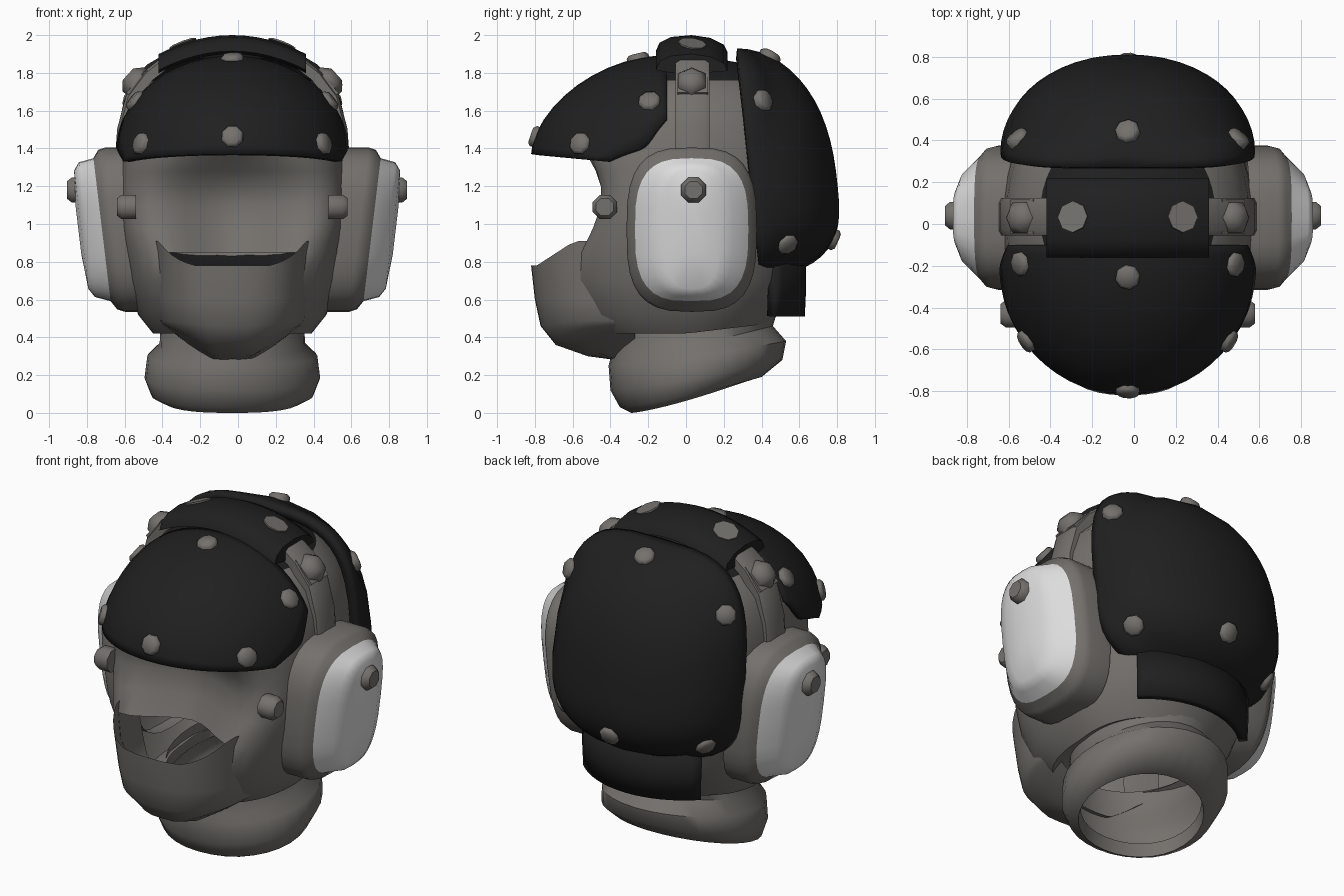
import bpy, bmesh, math
from mathutils import Vector

if "Cube" in bpy.data.objects:
    bpy.data.objects.remove(bpy.data.objects["Cube"])

CX = -0.03                      # the helmet axis sits slightly left of x = 0
BOLTC = Vector((0, 0.05, 1.2))  # rough middle, used to point normals outward


def mat(name, c):
    m = bpy.data.materials.new(name)
    m.diffuse_color = (*c, 1)
    m.use_nodes = True
    m.node_tree.nodes["Principled BSDF"].inputs["Base Color"].default_value = m.diffuse_color
    return m


GREY = mat("warm grey", (0.175, 0.165, 0.152))
BLACK = mat("black", (0.014, 0.014, 0.014))
WHITE = mat("off white", (0.72, 0.72, 0.72))


def spow(v, e):
    return math.copysign(abs(v) ** e, v)


def loft(name, rows, mats, closed=True, cap0=False, cap1=False, thick=0,
         rule=None, skip=None, mid=BOLTC):
    """Skin rows of points; skip(row, col) leaves holes, rule(centre) picks the material."""
    bm = bmesh.new()
    vs = [[bm.verts.new(p) for p in r] for r in rows]
    n = len(rows[0])
    for i in range(len(rows) - 1):
        for j in range(n if closed else n - 1):
            if skip and skip(i, j):
                continue
            k = (j + 1) % n
            bm.faces.new((vs[i][j], vs[i][k], vs[i + 1][k], vs[i + 1][j]))
    if cap0:
        bm.faces.new(vs[0])
    if cap1:
        bm.faces.new(vs[-1])
    bmesh.ops.remove_doubles(bm, verts=bm.verts, dist=0.0005)
    bmesh.ops.recalc_face_normals(bm, faces=bm.faces)
    if sum(f.normal.dot(f.calc_center_median() - mid) * f.calc_area() for f in bm.faces) < 0:
        bmesh.ops.reverse_faces(bm, faces=bm.faces)
    if rule:
        for f in bm.faces:
            f.material_index = rule(f.calc_center_median())
    me = bpy.data.meshes.new(name)
    bm.to_mesh(me)
    bm.free()
    for m in mats:
        me.materials.append(m)
    ob = bpy.data.objects.new(name, me)
    ob.location.x = CX
    bpy.context.collection.objects.link(ob)
    if thick:
        s = ob.modifiers.new("thickness", 'SOLIDIFY')
        s.thickness, s.offset = thick, -1
    return ob


def stud(name, pos, normal, profile, sides=8, m=GREY):
    """Turned part: profile is (radius, height) pairs along the normal."""
    q = Vector(normal).to_track_quat('Z', 'Y')
    pos = Vector(pos)
    rows = [[pos + q @ Vector((r * math.cos(a), r * math.sin(a), h))
             for a in (2 * math.pi * (k + .5) / sides for k in range(sides))]
            for r, h in profile]
    return loft(name, rows, [m], cap0=True, cap1=True,
                mid=pos + Vector(normal).normalized() * profile[0][1])


def bolts(ob, name, points):
    """Bolts snapped on to the surface of a plate."""
    for p in points:
        ok, loc, nor, _ = ob.closest_point_on_mesh(Vector(p))
        stud(name, loc, nor, [(.06, -.03), (.06, .01), (.045, .024)])


# helmet shell: z, half width, back y, front y, face hollow, squareness
LEVELS = [(.46, .34, .38, -.40, 0, 2.4), (.42, .42, .45, -.48, 0, 2.6),
          (.52, .50, .53, -.60, 0, 2.6), (.70, .56, .60, -.67, 0, 2.6),
          (.85, .585, .64, -.68, .28, 2.8), (.98, .60, .70, -.55, .20, 3.8),
          (1.10, .60, .74, -.48, .16, 5), (1.20, .60, .75, -.49, .15, 4.4),
          (1.28, .60, .75, -.53, .13, 3.6), (1.37, .595, .75, -.59, .10, 3),
          (1.50, .58, .71, -.60, 0, 2.4), (1.65, .53, .62, -.47, 0, 2.4),
          (1.76, .42, .50, -.32, 0, 2.4), (1.85, .24, .30, -.12, 0, 2.2),
          (1.89, .0, .08, .08, 0, 2)]
N = 48
rows = []
for z, hw, yb, yf, dish, n in LEVELS:
    r = []
    for j in range(N):
        a = 2 * math.pi * j / N
        c, s = math.cos(a), math.sin(a)
        k = 1 if s >= 0 else (abs(c) ** n + abs(s) ** n) ** (-1 / n)
        x, s = hw * c * k, s * k
        y0 = .05 if hw else .08
        y = y0 + (yb - y0) * s if s >= 0 else y0 - (yf - y0) * s
        if s < 0:
            y += dish * math.cos(min(1, abs(x) / .5) * math.pi / 2) ** 2
        r.append((x, y, z + (.12 * max(0, y) if z < .6 else 0)))
    rows.append(r)
loft("helmet_shell", rows, [GREY, BLACK], rule=lambda c: int(c.z > 1.76),
     skip=lambda i, j: 0 < i < 4 and 31 <= j < 41)

# jaw guard: z, half width, front y, back y, upward slope of the chin to the sides
rows = []
for i, (z, hw, yf, yb, up) in enumerate([
        (.78, .42, -.82, -.35, 0), (.60, .40, -.80, -.3, 0), (.46, .39, -.77, -.28, .1),
        (.36, .37, -.69, -.28, .4), (.30, .33, -.52, -.27, .6), (.28, .2, -.37, -.27, .6)]):
    r = []
    for j in range(25):
        a = math.pi * j / 24
        x = hw * spow(math.cos(a), .8)
        y = yb + (yf - yb) * abs(math.sin(a)) ** .8
        rise = max(0, min(1, (y + .79) / .2)) * .13 if i == 0 else 0
        r.append((x, y, z + rise + up * max(0, abs(x) - .1)))
    rows.append(r)
loft("jaw_guard", rows, [GREY], closed=False, mid=Vector((0, -.4, .6)))

# neck collar: tilted rings given as half width, front (y, z), back (y, z)
rows = []
for hw, yf, zf, yb, zb in [(.38, -.40, .46, .49, .56), (.385, -.40, .29, .46, .46),
                           (.45, -.41, .25, .53, .38), (.465, -.40, .12, .51, .28),
                           (.43, -.35, .03, .40, .19), (.37, -.29, .0, .34, .175),
                           (.355, -.28, .08, .33, .24)]:
    r = []
    for j in range(32):
        a = 2 * math.pi * j / 32
        t = (1 + math.sin(a)) / 2
        r.append((hw * math.cos(a), yf + (yb - yf) * t, zf + (zb - zf) * t ** 1.3))
    rows.append(r)
loft("neck_collar", rows, [GREY], mid=Vector((0, .06, .25)))

# brow plate: fan of arches hinged about the x axis, with rounded side corners
rows = []
for i in range(13):
    th = math.pi / 2 * i / 12
    c, s = abs(math.cos(th)) ** 1.2, math.sin(th) ** 1.2
    end = 66 + 11 * math.sin(2 * th)
    r = []
    for j in range(21):
        t = math.radians(end * (j - 10) / 10)
        k = math.cos(t) ** .9
        r.append((.63 * math.sin(t), -.1 - .72 * c * k, 1.30 + .07 * c * k + .59 * s * k))
    rows.append(r)
brow = loft("brow_plate", rows, [BLACK], closed=False, thick=.04, mid=Vector((0, -.1, 1.3)))
bolts(brow, "brow_bolt", [(0, -.82, 1.47), (0, -.26, 1.9)] +
      [(s * x, y, z) for s in (-1, 1) for x, y, z in ((.5, -.57, 1.43), (.55, -.2, 1.68))])

# back plate: rounded rectangular dome with a raised rim
rows = []
for i in range(15):
    rho = math.sin(math.pi / 2 * i / 14)
    r = []
    for j in range(40):
        a = 2 * math.pi * j / 40
        x = rho * spow(math.cos(a), .58)
        dz = rho * spow(math.sin(a), .58)
        z = 1.2 + dz * (.73 if dz > 0 else .48)
        d = max(.16 * (1 - rho ** 8), 1 - abs(x) ** 2.1 - abs(dz) ** (2.5 if dz > 0 else 3))
        r.append((.61 * x, .33 - .1 * (z - 1.33) + .46 * math.sqrt(max(0, d)), z))
    rows.append(r)
back = loft("back_plate", rows, [BLACK], thick=.05, mid=Vector((0, .2, 1.2)))
bolts(back, "back_bolt", [(0, .44, 1.88), (0, .82, .9)] +
      [(s * x, y, z) for s in (-1, 1) for x, y, z in ((.52, .40, 1.65), (.52, .56, .86))])

# nape band below the back plate
rows = [[(.58 * w * math.cos(a), .05 + .585 * w * math.sin(a), z)
         for a in (math.radians(46 + 88 * j / 16) for j in range(17))]
        for z, w in ((.51, .99), (.64, 1), (.8, 1))]
loft("nape_band", rows, [BLACK], closed=False, thick=.05, mid=Vector((0, 0, .65)))

# crown pad and its two inset patches
PROFILE = [(-.16, -.085), (-.14, -.04), (-.08, -.01), (.03, 0), (.13, -.015),
           (.2, -.05), (.22, -.09), (.1, -.1), (-.08, -.1)]
rows = [[(.39 * s, y, 2.0 - .1 * s * s + h) for y, h in PROFILE]
        for s in (-1 + i / 6 for i in range(13))]
pad = loft("crown_pad", rows, [BLACK], cap0=True, cap1=True, mid=Vector((0, .03, 1.92)))
for s in (-1, 1):
    ok, loc, nor, _ = pad.closest_point_on_mesh(Vector((s * .28, .04, 2)))
    stud("pad_patch", loc, nor, [(.075, -.004), (.075, .005)])

# each side: strap, buckle bolt, cheek bolt and ear cup
for s in (-1, 1):
    path = [(.36, 1.86), (.45, 1.79), (.54, 1.67), (.585, 1.5), (.595, 1.36)]
    rows = []
    for i, (x, z) in enumerate(path):
        a, b = path[max(0, i - 1)], path[min(4, i + 1)]
        t = Vector((b[0] - a[0], b[1] - a[1])).normalized()
        o = Vector((-t.y, t.x))
        rows.append([(s * (x + o.x * d), y, z + o.y * d) for y, d in
                     ((-.055, -.04), (-.055, .012), (-.03, .025), (.1, .025), (.125, .012), (.125, -.04))])
    loft("side_strap", rows, [GREY], cap0=True, cap1=True, mid=Vector((s * .5, .03, 1.6)))
    nor = (s * .74, 0, .67)
    stud("strap_buckle", (s * .485, .035, 1.735), nor, [(.115, -.02), (.115, .03)], 4)
    stud("buckle_bolt", (s * .49, .03, 1.735), nor,
         [(.085, 0), (.085, .045), (.06, .07), (.04, .085)], 6)
    stud("cheek_bolt", (s * .53, -.43, 1.09), (s, 0, 0), [(.07, -.02), (.07, .055), (.05, .08)])

    # ear cup: depth, scale along y, scale along z; leaning outward at the top
    dx = .05 if s > 0 else 0
    rows = []
    for x, ky, kz in [(.48, 1, 1), (.62, 1, 1), (.66, .97, .97), (.69, .87, .87),
                      (.77, .64, .82), (.80, .42, .72), (.815, .15, .3)]:
        r = []
        for j in range(32):
            a = 2 * math.pi * j / 32
            y = .03 + .345 * ky * spow(math.cos(a), .66)
            dz = .435 * kz * spow(math.sin(a), .66)
            r.append((s * (x + dx + .12 * dz), y, .97 + dz))
        rows.append(r)
    loft("ear_cup", rows, [GREY, WHITE], cap1=True, mid=Vector((s * .5, .03, .97)),
         rule=lambda c, s=s, dx=dx: int(s * c.x - dx - .12 * (c.z - .97) > .695))
    stud("ear_bolt", (s * (.82 + dx), .04, 1.18), (s, 0, 0), [(.072, -.03), (.072, .03), (.05, .055)])

# smooth shading that keeps hard edges
bpy.ops.object.select_all(action='SELECT')
bpy.context.view_layer.objects.active = pad
bpy.ops.object.shade_smooth_by_angle(angle=math.radians(48))
